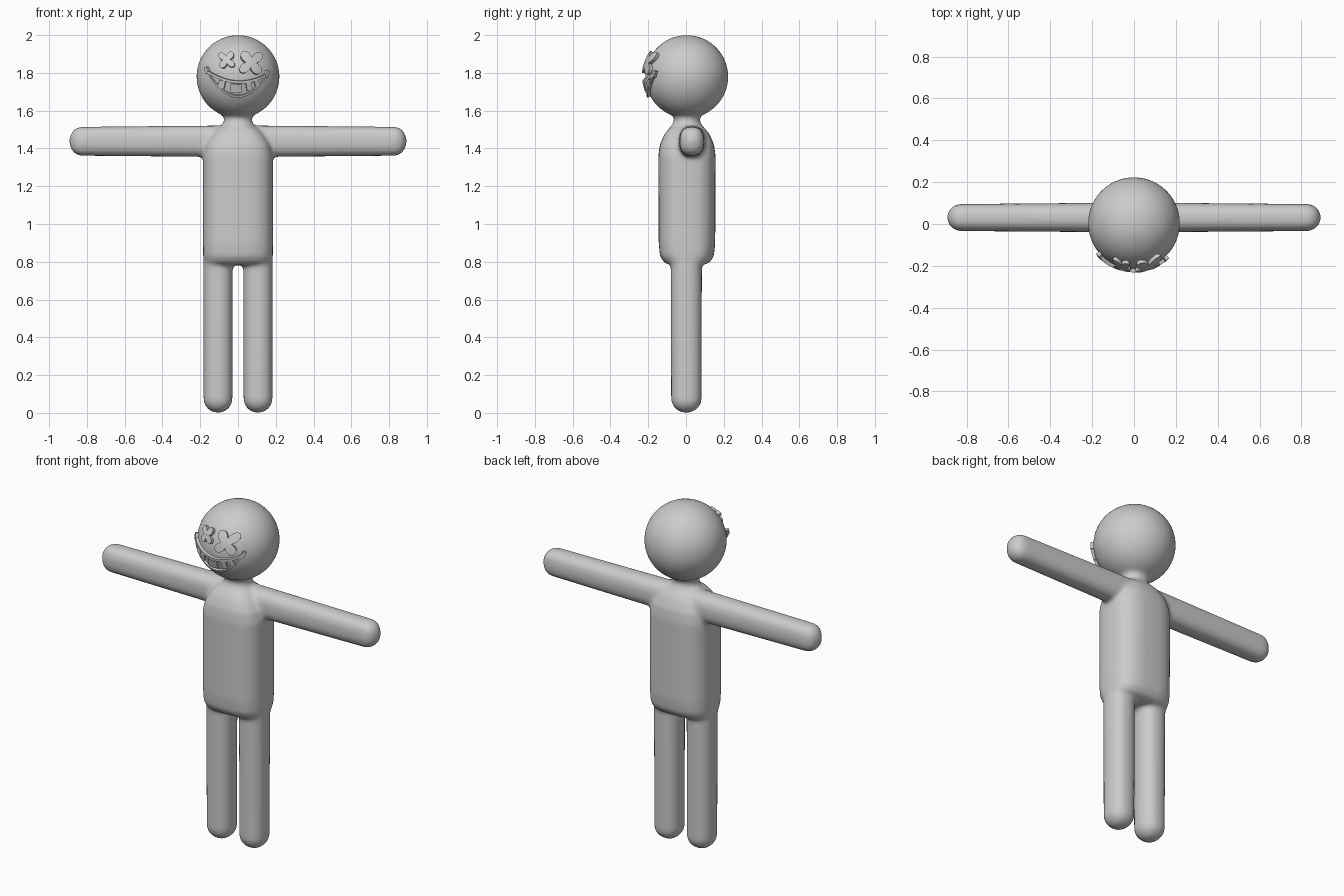
import bpy, bmesh
from math import sin, cos, pi, sqrt, radians
from mathutils import Vector

cube = bpy.data.objects.get("Cube")
if cube:
    bpy.data.objects.remove(cube)

grey = bpy.data.materials.new("plain grey")
grey.use_nodes = True
grey.diffuse_color = (0.6, 0.6, 0.6, 1)
grey.node_tree.nodes["Principled BSDF"].inputs["Base Color"].default_value = (0.6, 0.6, 0.6, 1)

HEAD = Vector((0, 0.004, 1.78))
RADIUS = 0.22


def finish(name, bm):
    mesh = bpy.data.meshes.new(name)
    bm.to_mesh(mesh)
    bm.free()
    mesh.materials.append(grey)
    obj = bpy.data.objects.new(name, mesh)
    bpy.context.collection.objects.link(obj)
    return obj


def activate(obj):
    bpy.ops.object.select_all(action='DESELECT')
    obj.select_set(True)
    bpy.context.view_layer.objects.active = obj


def loft(bm, rings, place, power=2.0, sides=32):
    """Closed tube through rings of (distance, half width, half depth)."""
    def bend(v):
        return abs(v) ** (2 / power) * (1 if v >= 0 else -1)
    loops = []
    for t, a, b in rings:
        angles = [2 * pi * i / sides for i in range(sides)]
        loops.append([bm.verts.new(place(t, a * bend(cos(u)), b * bend(sin(u)))) for u in angles])
    for low, high in zip(loops, loops[1:]):
        for i in range(sides):
            j = (i + 1) % sides
            bm.faces.new((low[i], low[j], high[j], high[i]))
    bm.faces.new(loops[0])
    bm.faces.new(loops[-1])


def capped(end, cap, a, b, root, root_a, root_b, steps=8):
    """Limb rings running from a rounded end to its root."""
    rings = []
    for k in range(steps + 1):
        u = pi / 2 * max(k / steps, 0.06)
        rings.append((end + cap * (1 - cos(u)), a * sin(u), b * sin(u)))
    return rings + [(root, root_a, root_b)]


# Body: head, torso with neck, arms and legs fused into one skin
bm = bmesh.new()
sphere = bmesh.ops.create_uvsphere(bm, u_segments=48, v_segments=32, radius=RADIUS)
bmesh.ops.translate(bm, verts=sphere["verts"], vec=HEAD)
torso = [(0.782, 0.16, 0.085), (0.795, 0.178, 0.12), (0.83, 0.185, 0.143),
         (0.9, 0.186, 0.15), (1.36, 0.186, 0.152), (1.42, 0.172, 0.144),
         (1.475, 0.138, 0.12), (1.51, 0.1, 0.092)]
loft(bm, torso, lambda t, a, b: (a, b + 0.005, t), 2.8)
neck = [(1.44, 0.11, 0.1), (1.51, 0.095, 0.09), (1.54, 0.075, 0.07), (1.62, 0.075, 0.07)]
loft(bm, neck, lambda t, a, b: (a, b + 0.005, t))
for side in (1, -1):
    leg = capped(0, 0.075, 0.077, 0.081, 0.88, 0.078, 0.083)
    loft(bm, leg, lambda t, a, b: (side * (a + 0.106), b + 0.002, t), 2.3)
    arm = capped(0, 0.065, 0.065, 0.077, 0.84, 0.071, 0.084)
    loft(bm, arm, lambda t, a, b: (side * (0.893 - t), a + 0.031, b + 1.438), 2.5)
bmesh.ops.recalc_face_normals(bm, faces=bm.faces)
body = finish("body", bm)
activate(body)
remesh = body.modifiers.new("fuse", 'REMESH')
remesh.mode = 'VOXEL'
remesh.voxel_size = 0.011
remesh.use_smooth_shade = True
soften = body.modifiers.new("soften", 'SMOOTH')
soften.factor = 0.5
soften.iterations = 10
bpy.ops.object.modifier_apply(modifier="fuse")
bpy.ops.object.modifier_apply(modifier="soften")
bpy.ops.object.shade_smooth()


def plate(name, rows, lift):
    """Raised plate: a grid of (x, z) points wrapped onto the front of the head."""
    bm = bmesh.new()
    reach = RADIUS + lift
    grid = []
    for row in rows:
        line = []
        for x, z in row:
            y = -sqrt(reach ** 2 - x ** 2 - (z - HEAD.z) ** 2)
            line.append(bm.verts.new((x, y + HEAD.y, z)))
        grid.append(line)
    for r, s in zip(grid, grid[1:]):
        for i in range(len(r) - 1):
            bm.faces.new((r[i], r[i + 1], s[i + 1], s[i]))
    bmesh.ops.remove_doubles(bm, verts=bm.verts, dist=0.0002)
    bm.normal_update()
    for f in bm.faces:
        if f.normal.y > 0:
            f.normal_flip()
    obj = finish(name, bm)
    solid = obj.modifiers.new("thickness", 'SOLIDIFY')
    solid.thickness = lift + 0.012
    solid.offset = -1
    activate(obj)
    bpy.ops.object.modifier_apply(modifier="thickness")
    bpy.ops.object.shade_smooth_by_angle(angle=radians(35))
    return obj


# Cross-shaped eyes, the left one larger
def cross(name, cx, cz, size, tilt):
    rows = []
    for k in (0.01, 0.35, 0.7, 1):
        row = []
        for i in range(65):
            u = 2 * pi * i / 64
            r = k * size * (0.36 + 0.64 * abs(sin(2 * u)) ** 1.1)
            row.append((cx + r * cos(u + tilt), cz + r * sin(u + tilt)))
        rows.append(row)
    plate(name, rows, 0.018)


cross("right_eye", -0.061, 1.87, 0.052, 0.1)
cross("left_eye", 0.07, 1.855, 0.075, -0.08)


# Crescent grin: base plate, raised lips, end creases and teeth
LEFT, RIGHT = -0.17, 0.157


def lip(t, low):
    x = LEFT + (RIGHT - LEFT) * t
    sag = 1 - (2 * t - 1) ** 2
    return x, 1.812 - 0.02 * t - sag * (0.128 if low else 0.05)


def strip(name, edge_a, edge_b, lift, steps=32):
    ts = [i / steps for i in range(steps + 1)]
    plate(name, [[edge(t) for t in ts] for edge in (edge_a, edge_b)], lift)


def shifted(low, dz):
    def edge(t):
        x, z = lip(t, low)
        return x, z + dz
    return edge


strip("mouth", shifted(False, 0), shifted(True, 0), 0.006)
strip("upper_lip", shifted(False, 0.006), shifted(False, -0.008), 0.016)
strip("lower_lip", shifted(True, 0.006), shifted(True, -0.006), 0.016)


def block(name, cx, cz, w, h, tilt, lift):
    def corner(u, v):
        return (cx + u * w * cos(tilt) - v * h * sin(tilt),
                cz + u * w * sin(tilt) + v * h * cos(tilt))
    plate(name, [[corner(u / 2, v) for u in (-1, 0, 1)] for v in (-0.5, 0.5)], lift)


block("right_crease", LEFT, 1.815, 0.014, 0.034, 0.25, 0.018)
block("left_crease", RIGHT, 1.795, 0.014, 0.034, -0.25, 0.018)
teeth = [(-0.088, 1.738, 0.034, 0.042, -0.2), (-0.01, 1.718, 0.058, 0.044, -0.03),
         (0.06, 1.727, 0.03, 0.044, 0.15), (0.103, 1.742, 0.024, 0.034, 0.35)]
for n, (cx, cz, w, h, tilt) in enumerate(teeth, 1):
    block(f"tooth_{n}", cx, cz, w, h, tilt, 0.016)
